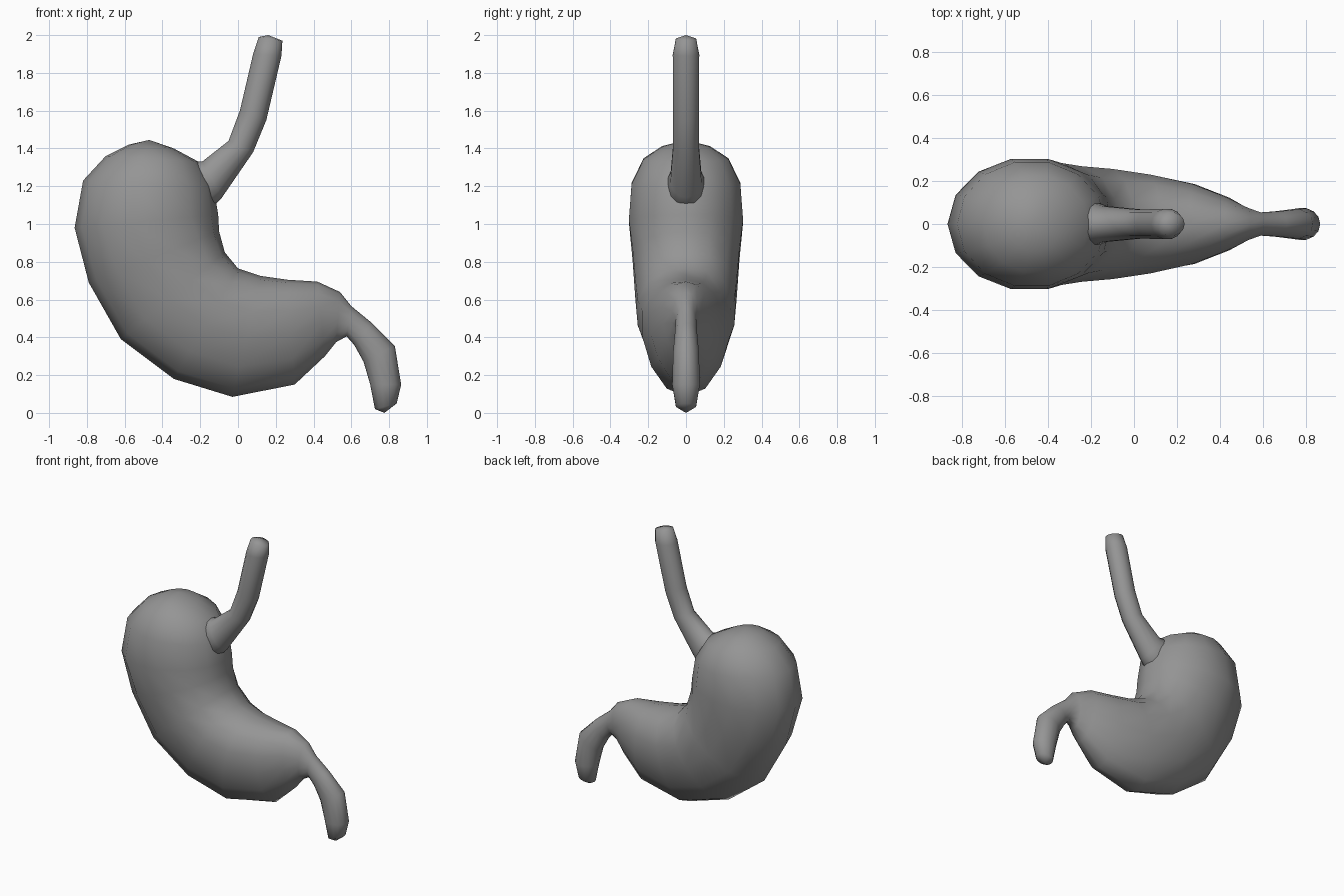
import bpy, bmesh, math
from mathutils import Vector

if "Cube" in bpy.data.objects:
    bpy.data.objects.remove(bpy.data.objects["Cube"])

grey = bpy.data.materials.new("soft grey")
grey.use_nodes = True
grey.diffuse_color = (0.3, 0.3, 0.3, 1)
grey.node_tree.nodes["Principled BSDF"].inputs["Base Color"].default_value = (0.3, 0.3, 0.3, 1)


def loft(name, rings, start, end, sides=14):
    """Skin a tube through rings of (outer x, z, inner x, z, half depth, egg skew)."""
    bm = bmesh.new()
    loops = []
    for ox, oz, ix, iz, depth, skew in rings:
        outer, inner = Vector((ox, 0, oz)), Vector((ix, 0, iz))
        middle, arm = (outer + inner) / 2, (inner - outer) / 2
        loop = []
        for i in range(sides):
            a = math.tau * i / sides
            along = math.cos(a) + skew * math.sin(a) ** 2
            loop.append(bm.verts.new(middle + arm * along + Vector((0, depth * math.sin(a), 0))))
        loops.append(loop)
    for lower, upper in zip(loops, loops[1:]):
        for i in range(sides):
            j = (i + 1) % sides
            bm.faces.new((lower[i], lower[j], upper[j], upper[i]))
    for loop, tip in ((loops[0], start), (loops[-1], end)):
        pole = bm.verts.new((tip[0], 0, tip[1]))
        for i in range(sides):
            bm.faces.new((loop[i], loop[(i + 1) % sides], pole))
    bmesh.ops.recalc_face_normals(bm, faces=bm.faces)
    mesh = bpy.data.meshes.new(name)
    bm.to_mesh(mesh)
    bm.free()
    mesh.materials.append(grey)
    mesh.shade_smooth()
    obj = bpy.data.objects.new(name, mesh)
    bpy.context.collection.objects.link(obj)
    return obj


# Stomach sac, narrowing into the outlet tube
loft("stomach_body", [
    (-.58, 1.42, -.34, 1.40, .13, 0),
    (-.70, 1.36, -.21, 1.33, .23, 0),
    (-.82, 1.23, -.13, 1.20, .295, 0),
    (-.865, .98, -.105, 1.05, .31, 0),
    (-.79, .69, -.10, .96, .29, .1),
    (-.62, .39, -.07, .85, .275, .15),
    (-.34, .18, 0, .765, .262, .2),
    (-.03, .085, .12, .725, .235, .2),
    (.30, .15, .26, .705, .19, .2),
    (.46, .30, .42, .695, .125, .1),
    (.52, .375, .54, .64, .075, 0),
    (.575, .405, .60, .565, .055, 0),
    (.615, .36, .71, .475, .06, 0),
    (.665, .27, .83, .355, .07, 0),
    (.70, .15, .864, .15, .075, 0),
    (.725, .02, .84, .05, .055, 0),
], (-.47, 1.445), (.775, 0))

# Inlet tube, flared where it meets the sac
loft("inlet_tube", [
    (-.36, 1.33, -.20, 1.02, .14, 0),
    (-.19, 1.33, -.085, 1.14, .085, 0),
    (-.05, 1.44, .08, 1.38, .07, 0),
    (.01, 1.60, .15, 1.55, .07, 0),
    (.08, 1.90, .23, 1.89, .072, 0),
    (.11, 1.99, .235, 1.97, .055, 0),
], (-.4, 1.15), (.16, 2.0))
